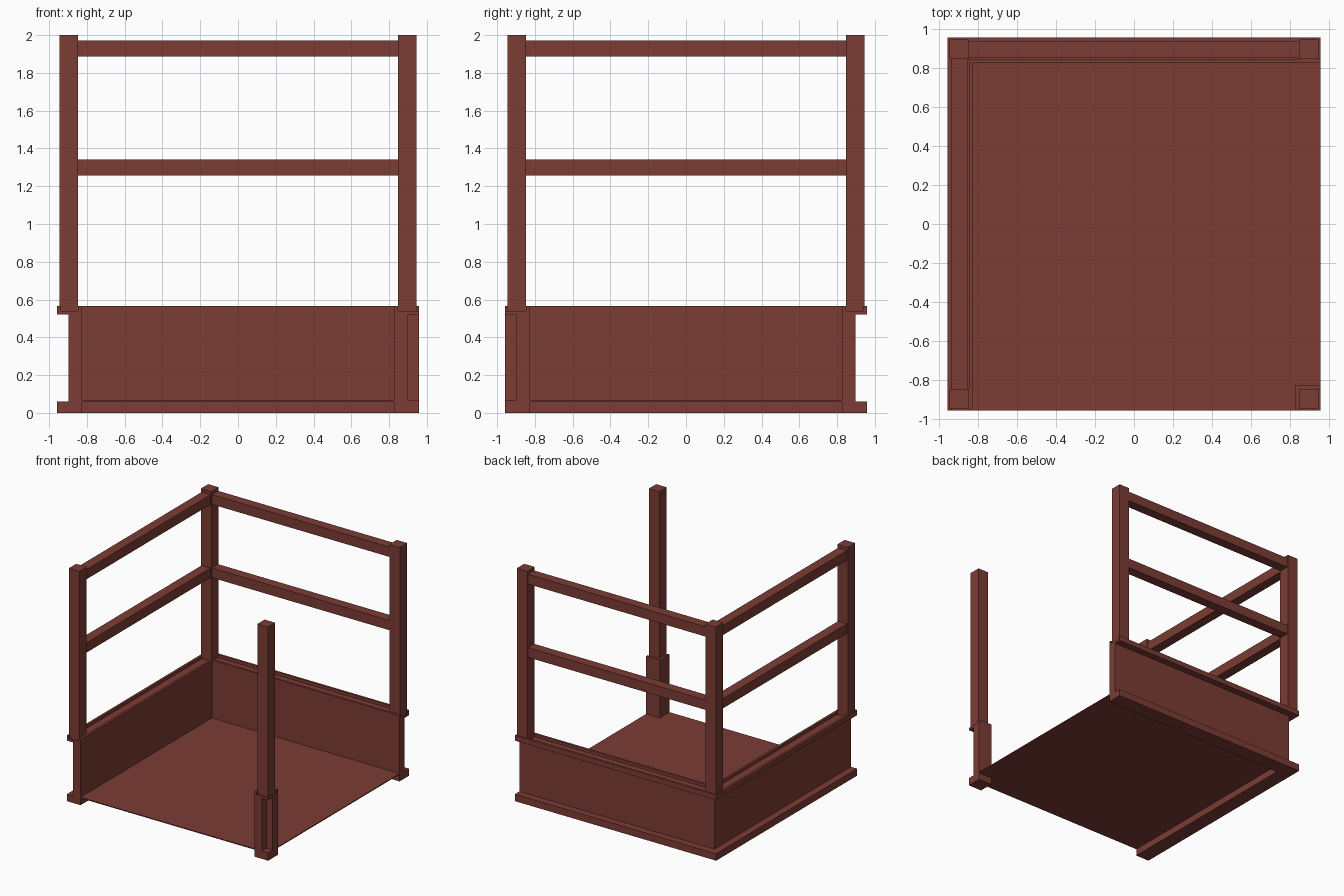
import bpy, bmesh

if "Cube" in bpy.data.objects:
    bpy.data.objects.remove(bpy.data.objects["Cube"])

mat = bpy.data.materials.new("red_paint")
mat.diffuse_color = (0.2, 0.045, 0.035, 1)
mat.use_nodes = True
mat.node_tree.nodes["Principled BSDF"].inputs["Base Color"].default_value = mat.diffuse_color


def finish(name, bm):
    bmesh.ops.recalc_face_normals(bm, faces=bm.faces)
    me = bpy.data.meshes.new(name)
    bm.to_mesh(me)
    bm.free()
    me.materials.append(mat)
    ob = bpy.data.objects.new(name, me)
    bpy.context.collection.objects.link(ob)
    return ob


def boxes(name, *bounds):
    """One object made of boxes given as (x0, x1, y0, y1, z0, z1)."""
    bm = bmesh.new()
    for x0, x1, y0, y1, z0, z1 in bounds:
        for v in bmesh.ops.create_cube(bm, size=1)["verts"]:
            v.co = ((x0 + x1) / 2 + v.co.x * (x1 - x0),
                    (y0 + y1) / 2 + v.co.y * (y1 - y0),
                    (z0 + z1) / 2 + v.co.z * (z1 - z0))
    return finish(name, bm)


E = 0.957          # half width of the base
IN = E - 0.13      # inner face of the channel
WEB = E - 0.06     # outer face of the web
TOP, GROOVE = 0.565, 0.54

# Channel wall: flanged profile (depth inward, z) mitred round the back left corner
profile = [(0, 0), (.13, 0), (.13, TOP), (.11, TOP), (.11, GROOVE), (.02, GROOVE),
           (.02, TOP), (0, TOP), (0, .52), (.06, .52), (.06, .06), (0, .06)]
bm = bmesh.new()
rings = [[bm.verts.new(p) for p in ring] for ring in (
    [(E, E - d, z) for d, z in profile],
    [(-E + d, E - d, z) for d, z in profile],
    [(-E + d, -E, z) for d, z in profile])]
n = len(profile)
for a, b in zip(rings, rings[1:]):
    for i in range(n):
        j = (i + 1) % n
        bm.faces.new((a[i], a[j], b[j], b[i]))
bm.faces.new(rings[0])
bm.faces.new(rings[2])
finish("channel_wall", bm)

# Floor plate
boxes("floor", (-IN, E, -E, IN, 0.06, 0.068))

# Short corner bracket at the front right: crossed webs, flanges and lips
boxes("corner_bracket",
      (IN, WEB, -E, -IN, 0, GROOVE),
      (WEB, E, -WEB, -IN, 0, GROOVE),
      (WEB, E, -E, -WEB, 0, .06),
      (WEB, E, -E, -WEB, .52, GROOVE),
      (IN, IN + .02, -E, -IN, GROOVE, TOP),
      (IN + .02, E, -IN - .02, -IN, GROOVE, TOP))

# Corner posts standing in the groove
C, H = 0.896, 0.05
for sx, x in (("left", -C), ("right", C)):
    for sy, y in (("front", -C), ("back", C)):
        boxes(f"{sy}_{sx}_post", (x - H, x + H, y - H, y + H, GROOVE, 2))

# Guard rails between posts, back and left
R, L = 0.042, C - H
for label, z in (("middle", 1.3), ("top", 1.93)):
    boxes(f"back_{label}_rail", (-L, L, C - R, C + R, z - R, z + R))
    boxes(f"left_{label}_rail", (-C - R, -C + R, -L, L, z - R, z + R))
